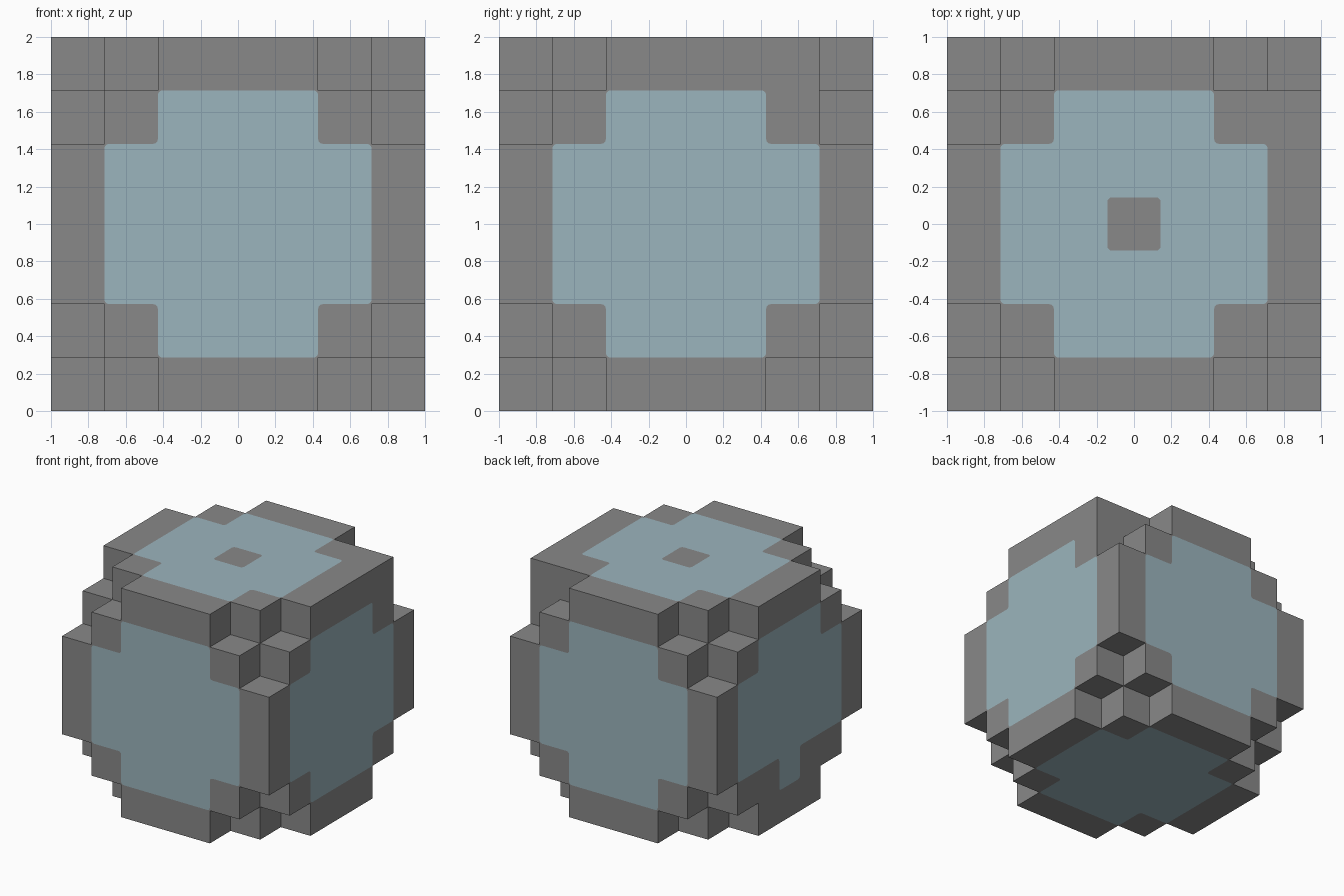
import bpy
import bmesh
from math import pi
from mathutils import Matrix, Vector

cube = bpy.data.objects.get("Cube")
if cube:
    bpy.data.objects.remove(cube, do_unlink=True)

U = 2 / 7                      # size of one block
CENTRE = Vector((0, 0, 1))


def material(name, colour):
    mat = bpy.data.materials.new(name)
    mat.use_nodes = True
    mat.diffuse_color = colour
    mat.node_tree.nodes["Principled BSDF"].inputs["Base Color"].default_value = colour
    return mat


grey = material("frame grey", (0.25, 0.25, 0.25, 1))
blue = material("pale blue", (0.33, 0.46, 0.51, 1))


def add_object(name, bm, mat):
    mesh = bpy.data.meshes.new(name)
    bm.to_mesh(mesh)
    bm.free()
    mesh.materials.append(mat)
    obj = bpy.data.objects.new(name, mesh)
    bpy.context.collection.objects.link(obj)
    return obj


def merge_flat(bm):
    bmesh.ops.remove_doubles(bm, verts=bm.verts, dist=0.001)
    bmesh.ops.dissolve_limit(bm, angle_limit=0.01, verts=bm.verts, edges=bm.edges)


def add_square(bm, centre, side, up):
    corners = [(-1, -1), (1, -1), (1, 1), (-1, 1)]
    bm.faces.new([bm.verts.new(centre + side * (a * U / 2) + up * (b * U / 2))
                  for a, b in corners])


# Blocky body: a cube of blocks with its corners stepped away
def is_filled(cell):
    if cell == (3, 2, 3):      # single extra block on one upper corner
        return True
    low, mid, high = sorted(abs(c) for c in cell)
    return high <= 3 and not (mid == 3 and low >= 2)


bm = bmesh.new()
span = range(-3, 4)
for cell in [(x, y, z) for x in span for y in span for z in span]:
    if not is_filled(cell):
        continue
    for axis in range(3):
        for sign in (-1, 1):
            step = Vector((0, 0, 0))
            step[axis] = sign
            beside = tuple(int(c + s) for c, s in zip(cell, step))
            if is_filled(beside):
                continue
            side = Vector((0, 0, 0))
            side[(axis + 1) % 3] = 1
            centre = CENTRE + (Vector(cell) + step / 2) * U
            add_square(bm, centre, side, step.cross(side))
merge_flat(bm)
add_object("block_body", bm, grey)


# Flush panels with slightly rounded corners, laid out facing up then turned
def add_panel(name, mat, cells, turn, height=1.001):
    bm = bmesh.new()
    for a, b in cells:
        add_square(bm, Vector((a * U, b * U, height)), Vector((1, 0, 0)), Vector((0, 1, 0)))
    merge_flat(bm)
    bmesh.ops.bevel(bm, geom=bm.verts[:], offset=0.025, segments=3,
                    profile=0.5, affect='VERTICES')
    bmesh.ops.transform(bm, matrix=Matrix.Translation(CENTRE) @ turn, verts=bm.verts)
    add_object(name, bm, mat)


cross = [(a, b) for a in range(-2, 3) for b in range(-2, 3) if abs(a) + abs(b) < 4]
short_cross = [(a, b) for a, b in cross if b > -2 or a == 0]
upright = Matrix.Rotation(pi / 2, 4, 'X')
for name, quarter, cells in (("front_panel", 0, cross), ("left_panel", 1, cross),
                             ("back_panel", 2, cross), ("right_panel", 3, short_cross)):
    add_panel(name, blue, cells, Matrix.Rotation(quarter * pi / 2, 4, 'Z') @ upright)
add_panel("top_panel", blue, cross, Matrix.Identity(4))
add_panel("bottom_panel", blue, cross, Matrix.Rotation(pi, 4, 'X'))
add_panel("top_centre_square", grey, [(0, 0)], Matrix.Identity(4), 1.002)
